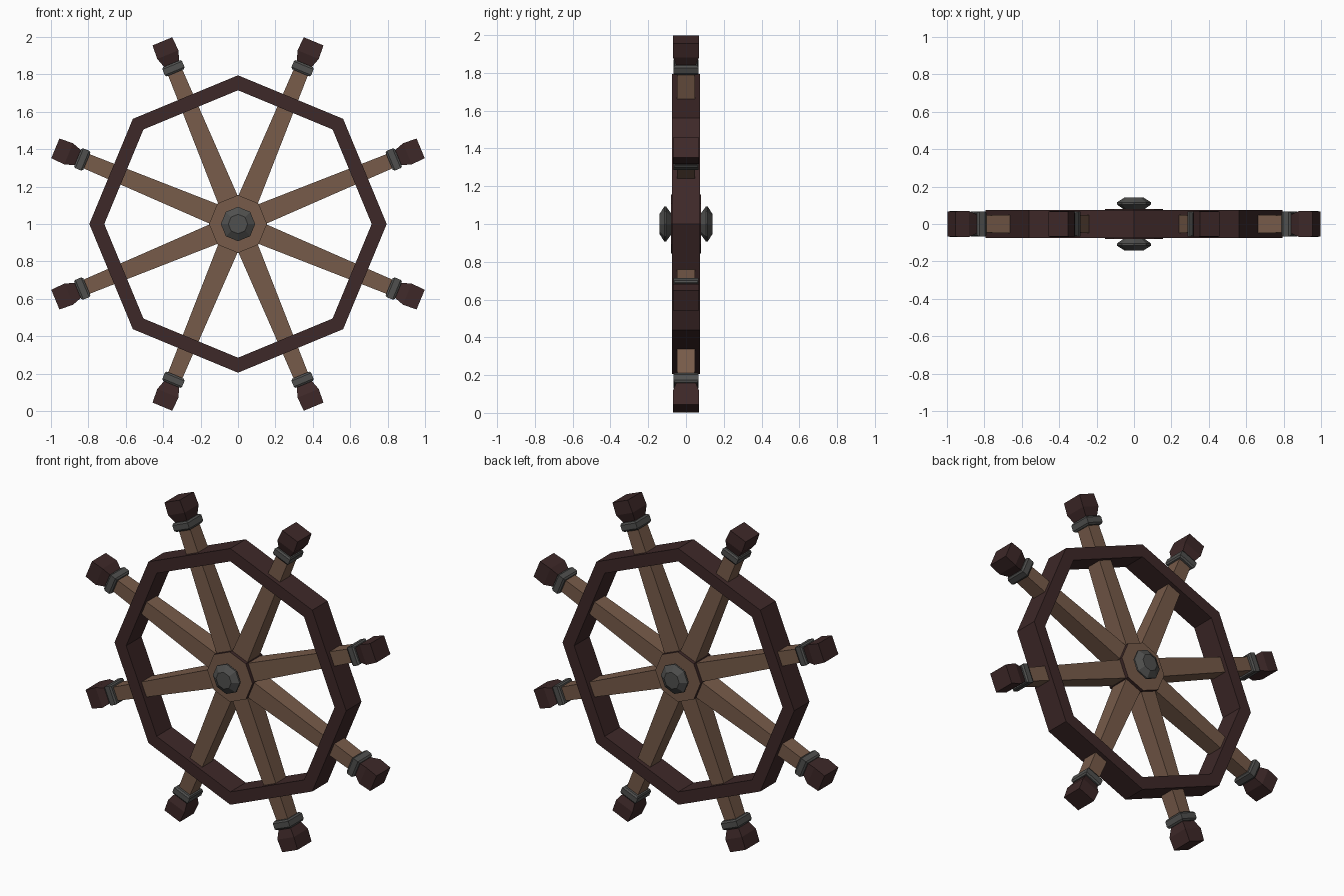
import bpy, bmesh, math
from mathutils import Matrix

if "Cube" in bpy.data.objects:
    bpy.data.objects.remove(bpy.data.objects["Cube"])

CENTRE = Matrix.Translation((0, 0, 1))


def material(name, rgb):
    m = bpy.data.materials.new(name)
    m.diffuse_color = (*rgb, 1)
    m.use_nodes = True
    m.node_tree.nodes["Principled BSDF"].inputs["Base Color"].default_value = m.diffuse_color
    return m


wood = material("brown wood", (0.185, 0.105, 0.068))
dark = material("dark red wood", (0.047, 0.021, 0.021))
iron = material("dark iron", (0.08, 0.08, 0.077))


def finish(name, bm, mats, matrix=CENTRE):
    bmesh.ops.recalc_face_normals(bm, faces=bm.faces)
    me = bpy.data.meshes.new(name)
    bm.to_mesh(me)
    bm.free()
    for m in mats:
        me.materials.append(m)
    ob = bpy.data.objects.new(name, me)
    ob.matrix_world = matrix
    bpy.context.collection.objects.link(ob)
    return ob


def skin(rings, closed=False):
    """Join equal-sized rings of points; cap the ends or close into a loop."""
    bm = bmesh.new()
    rings = [[bm.verts.new(p) for p in r] for r in rings]
    n = len(rings[0])
    pairs = list(zip(rings, rings[1:]))
    if closed:
        pairs.append((rings[-1], rings[0]))
    else:
        bm.faces.new(rings[0])
        bm.faces.new(rings[-1])
    for a, b in pairs:
        for i in range(n):
            j = (i + 1) % n
            bm.faces.new((a[i], a[j], b[j], b[i]))
    return bm


def octagon(radius, y):
    return [(radius * math.cos(k * math.pi / 4), y, radius * math.sin(k * math.pi / 4))
            for k in range(8)]


def bar(sections):
    """Rectangular bar along x: (distance, half width, half depth)."""
    return skin([[(x, -d, -w), (x, d, -w), (x, d, w), (x, -d, w)]
                 for x, w, d in sections])


# eight-sided rim
finish("rim", skin([octagon(0.795, -0.075), octagon(0.795, 0.075),
                    octagon(0.715, 0.075), octagon(0.715, -0.075)], closed=True), [dark])

# hub: brown faces, dark edge
hub = skin([octagon(0.155, -0.08), octagon(0.155, 0.08)])
hub.normal_update()
for f in hub.faces:
    f.material_index = 0 if abs(f.normal.y) > 0.5 else 1
finish("hub", hub, [wood, dark])

# iron bosses on both sides of the hub
for side, label in ((-1, "front"), (1, "back")):
    finish(label + "_boss", skin([octagon(r, side * y) for r, y in
                                  ((0.055, 0.078), (0.092, 0.105), (0.092, 0.115), (0.052, 0.141))]),
           [iron])

# spokes with iron collars and dark grips
for k in range(8):
    turn = CENTRE @ Matrix.Rotation(-math.radians(22.5 + 45 * k), 4, 'Y')
    finish(f"spoke_{k + 1}", bar([(0.1, 0.057, 0.06), (0.935, 0.04, 0.045)]), [wood], turn)
    finish(f"collar_{k + 1}", bar([(0.875, 0.05, 0.06), (0.885, 0.057, 0.067),
                                   (0.918, 0.057, 0.067), (0.928, 0.05, 0.06)]), [iron], turn)
    finish(f"grip_{k + 1}", bar([(0.925, 0.043, 0.05), (0.98, 0.061, 0.069),
                                 (1.057, 0.057, 0.068)]), [dark], turn)
